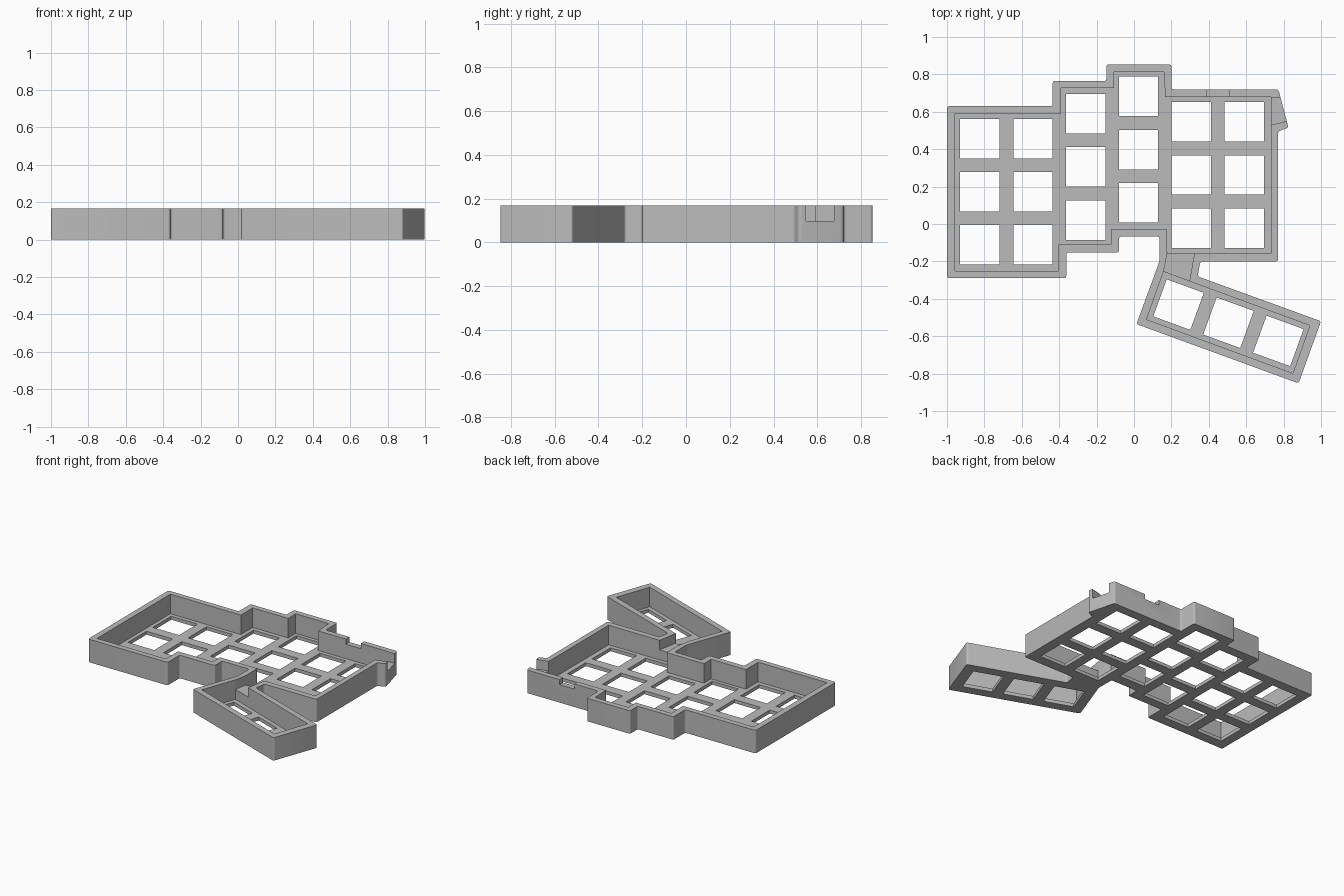
import bpy
import bmesh
import math
from mathutils import Vector, Matrix

default_cube = bpy.data.objects.get("Cube")
if default_cube:
    bpy.data.objects.remove(default_cube, do_unlink=True)

HEIGHT = 0.167
FLOOR = 0.025
CHANNEL = 0.097
HOLE = 0.211
PITCH = 0.284
OVER = 0.3

# Single plastic colour
grey = bpy.data.materials.new("grey plastic")
grey.use_nodes = True
grey.diffuse_color = (0.5, 0.5, 0.5, 1)
grey.node_tree.nodes["Principled BSDF"].inputs["Base Color"].default_value = grey.diffuse_color


def rounded(points, radius, steps=4):
    """Replace every corner of a closed outline with a small curve."""
    result = []
    corners = [Vector(p) for p in points]
    for i, corner in enumerate(corners):
        to_prev = (corners[i - 1] - corner).normalized() * radius
        to_next = (corners[(i + 1) % len(corners)] - corner).normalized() * radius
        for s in range(steps + 1):
            t = s / steps
            result.append(corner + to_prev * (1 - t) ** 2 + to_next * t ** 2)
    return result


def add_prism(bm, points, bottom, top):
    """Extrude a flat outline between two heights."""
    base = bm.faces.new([bm.verts.new((p[0], p[1], bottom)) for p in points])
    grown = bmesh.ops.extrude_face_region(bm, geom=[base])["geom"]
    moved = [g for g in grown if isinstance(g, bmesh.types.BMVert)]
    bmesh.ops.translate(bm, verts=moved, vec=(0, 0, top - bottom))


def make_object(name, bm):
    bmesh.ops.recalc_face_normals(bm, faces=bm.faces[:])
    mesh = bpy.data.meshes.new(name)
    bm.to_mesh(mesh)
    bm.free()
    mesh.materials.append(grey)
    obj = bpy.data.objects.new(name, mesh)
    bpy.context.scene.collection.objects.link(obj)
    return obj


# Outer block: stepped main area, corner bulge and angled thumb wing
outline = [
    (-1, .63), (-.435, .63), (-.435, .765), (-.148, .765), (-.148, .853),
    (.2, .853), (.2, .72), (.772, .72), (.826, .515), (.77, .495),
    (.77, -.2), (.355, -.2), (.34, -.28), (1, -.52), (.88, -.852),
    (.013, -.535), (.136, -.2), (.136, -.067), (-.08, -.067),
    (-.08, -.152), (-.362, -.152), (-.362, -.29), (-1, -.29),
]
bm = bmesh.new()
add_prism(bm, rounded(outline, 0.014), 0, HEIGHT)
case = make_object("keyboard_case", bm)

# Cavities above the floor plate
main_cavity = [
    (-.957, .59), (-.39, .59), (-.39, .726), (-.106, .726), (-.106, .813),
    (.16, .813), (.167, .68), (.732, .68), (.732, -.158), (.178, -.158),
    (.174, -.028), (-.124, -.028), (-.124, -.11), (-.404, -.11),
    (-.404, -.25), (-.957, -.25),
]
thumb_cavity = [(.158, -.255), (.94, -.543), (.85, -.798), (.067, -.51)]
bm = bmesh.new()
for cavity in (main_cavity, thumb_cavity):
    add_prism(bm, cavity, FLOOR, OVER)
cavity_cutter = make_object("cavity_cutter", bm)

# Cable channels: thumb passage, side outlet and shallow back notch
bm = bmesh.new()
add_prism(bm, [(.18, -.14), (.326, -.14), (.293, -.325), (.156, -.27)], CHANNEL, OVER)
add_prism(bm, [(.71, .677), (.86, .677), (.86, .56), (.71, .524)], CHANNEL, OVER)
add_prism(bm, [(.39, .8), (.51, .8), (.51, .66), (.39, .66)], 0.13, OVER)
channel_cutter = make_object("channel_cutter", bm)

# Square switch openings: column x with the height of its middle row
columns = [(-.824, .172), (-.54, .172), (-.257, .305),
           (.024, .398), (.307, .262), (.59, .262)]
openings = [(x, y + row * PITCH, 0) for x, y in columns for row in (-1, 0, 1)]
wing_angle = math.radians(-20)
wing_step = Vector((math.cos(wing_angle), math.sin(wing_angle))) * PITCH
for n in (-1, 0, 1):
    centre = Vector((.505, -.528)) + wing_step * n
    openings.append((centre.x, centre.y, wing_angle))
bm = bmesh.new()
for x, y, angle in openings:
    place = (Matrix.Translation((x, y, 0)) @ Matrix.Rotation(angle, 4, "Z")
             @ Matrix.Diagonal((HOLE, HOLE, 0.2, 1)))
    bmesh.ops.create_cube(bm, size=1, matrix=place)
opening_cutter = make_object("opening_cutter", bm)

# Cut the block, then keep only the finished mesh
cutters = [cavity_cutter, channel_cutter, opening_cutter]
for cutter in cutters:
    cutter.hide_render = True
    cut = case.modifiers.new(cutter.name, "BOOLEAN")
    cut.operation = "DIFFERENCE"
    cut.solver = "EXACT"
    cut.object = cutter
bpy.context.view_layer.update()
finished = bpy.data.meshes.new_from_object(
    case.evaluated_get(bpy.context.evaluated_depsgraph_get()))
case.modifiers.clear()
case.data = finished
for cutter in cutters:
    bpy.data.objects.remove(cutter, do_unlink=True)

# Smooth only the rounded corners
for obj in bpy.context.selected_objects:
    obj.select_set(False)
case.select_set(True)
bpy.context.view_layer.objects.active = case
bpy.ops.object.shade_smooth_by_angle(angle=math.radians(35))
